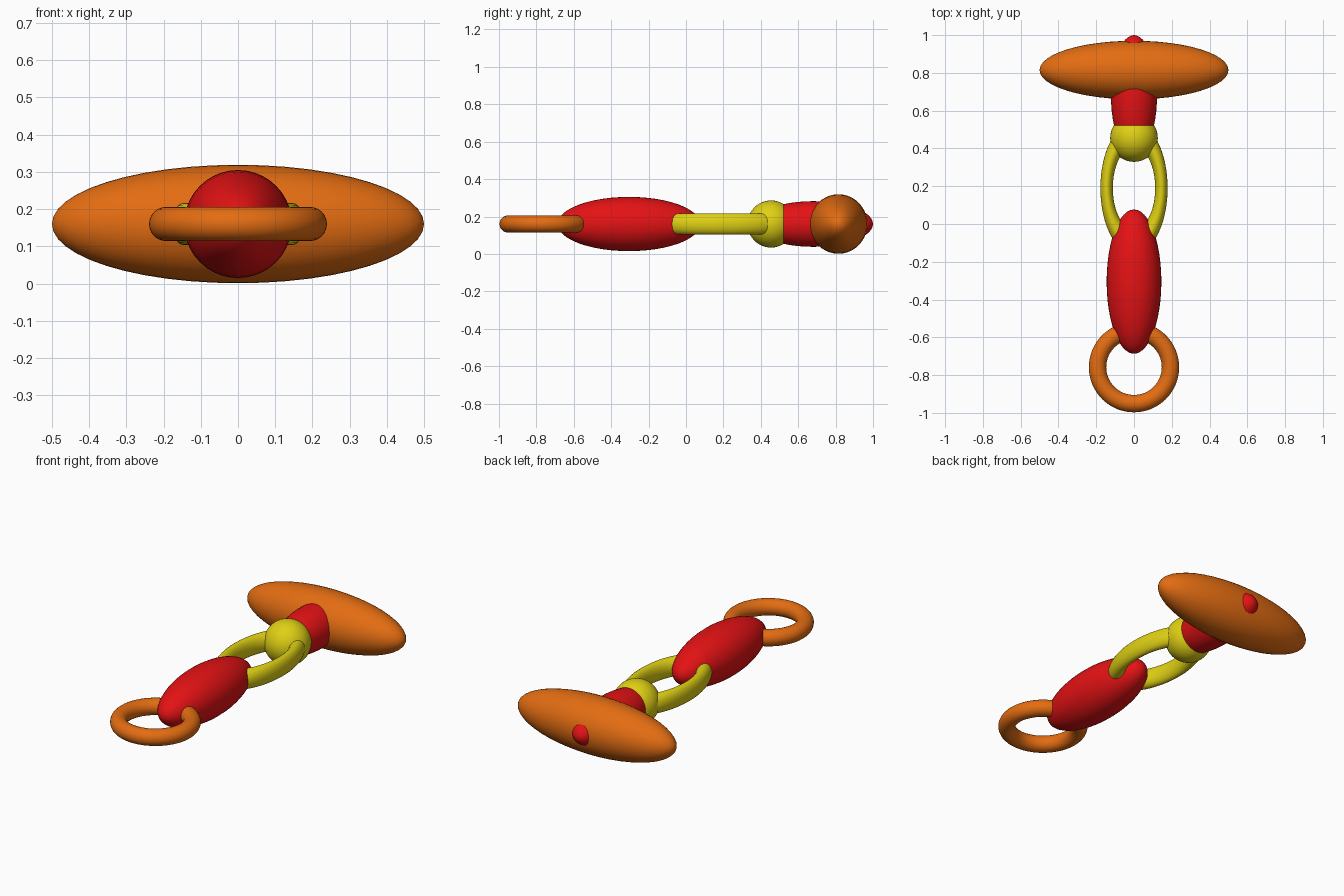
import bpy, math
from mathutils import Matrix

if "Cube" in bpy.data.objects:
    bpy.data.objects.remove(bpy.data.objects["Cube"])

AXIS_Z = 0.16  # every part is strung along one horizontal line


def material(name, rgb):
    m = bpy.data.materials.new(name)
    m.diffuse_color = (*rgb, 1)
    m.use_nodes = True
    m.node_tree.nodes["Principled BSDF"].inputs["Base Color"].default_value = m.diffuse_color
    return m


red = material("red", (0.78, 0.006, 0.007))
yellow = material("yellow", (0.74, 0.63, 0.007))
orange = material("orange", (0.77, 0.152, 0.006))


def finish(name, mat):
    o = bpy.context.object
    o.name = name
    o.data.materials.append(mat)
    bpy.ops.object.shade_smooth()
    return o


def ellipsoid(name, y, radii, pole, mat):
    """Ellipsoid whose mesh poles lie on the given axis."""
    bpy.ops.mesh.primitive_uv_sphere_add(segments=40, ring_count=24, radius=1,
                                         location=(0, y, AXIS_Z))
    o = bpy.context.object
    turn = Matrix.Rotation(math.pi / 2, 4, 'Y' if pole == 'x' else 'X')
    o.data.transform(Matrix.Diagonal((*radii, 1)) @ turn)
    return finish(name, mat)


def ring(name, y, major, minor, scale, mat):
    bpy.ops.mesh.primitive_torus_add(major_radius=major, minor_radius=minor,
                                     major_segments=64, minor_segments=24,
                                     location=(0, y, AXIS_Z))
    bpy.context.object.data.transform(Matrix.Diagonal((*scale, 1)))
    return finish(name, mat)


# End ring and long body
ring("end_ring", -0.758, 0.193, 0.046, (1, 1, 1), orange)
ellipsoid("long_body", -0.305, (0.145, 0.382, 0.145), 'y', red)

# Oval link and joint ball
ring("oval_link", 0.19, 0.145, 0.033, (1, 1.95, 1.72), yellow)
ellipsoid("joint_ball", 0.455, (0.126, 0.126, 0.126), 'y', yellow)

# Neck running through the cross bar
ellipsoid("neck", 0.68, (0.122, 0.32, 0.122), 'y', red)
ellipsoid("cross_bar", 0.815, (0.5, 0.155, 0.159), 'x', orange)
